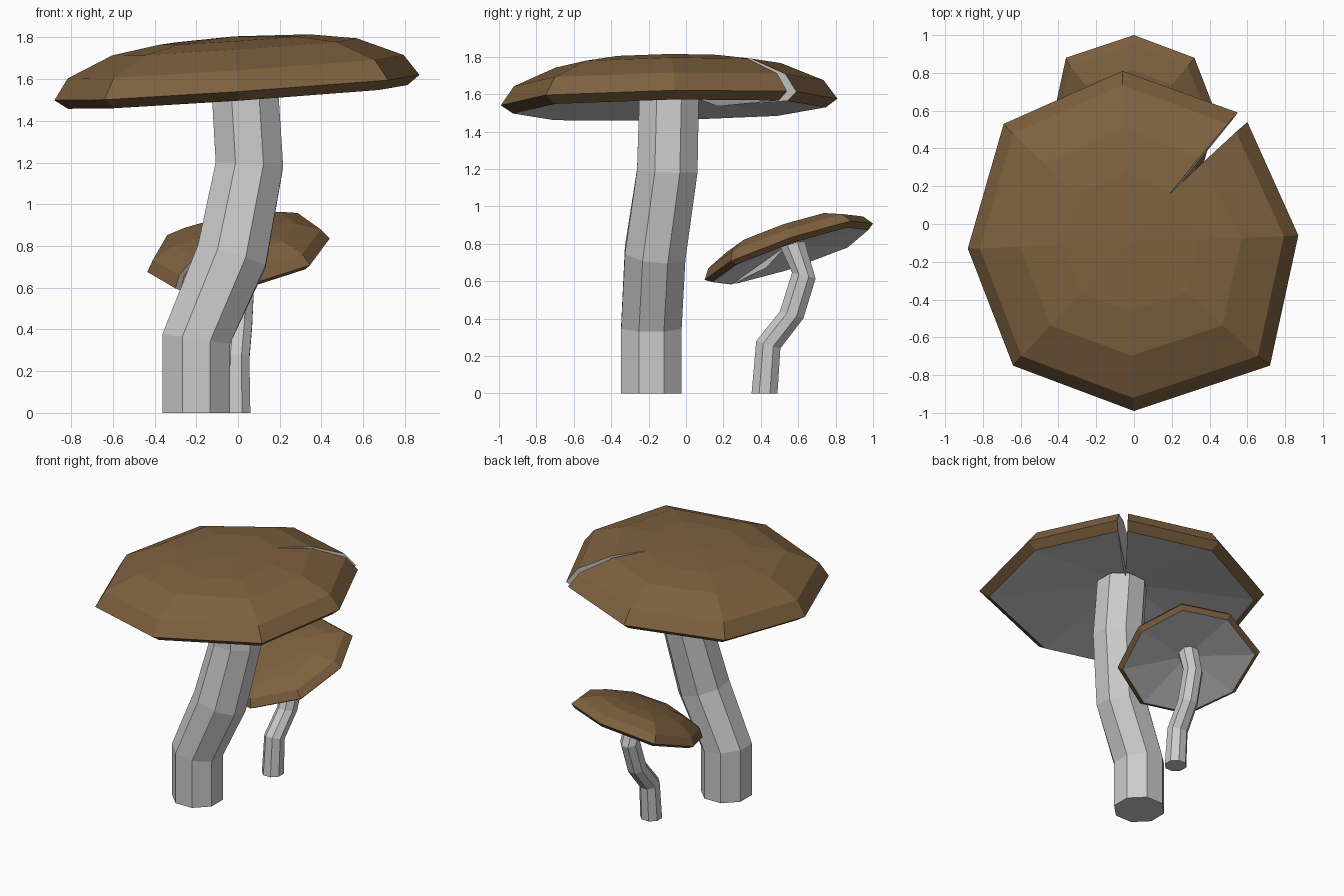
import bpy, bmesh
from math import cos, sin, pi

if "Cube" in bpy.data.objects:
    bpy.data.objects.remove(bpy.data.objects["Cube"])


def material(name, color):
    m = bpy.data.materials.new(name)
    m.diffuse_color = color
    m.use_nodes = True
    m.node_tree.nodes["Principled BSDF"].inputs["Base Color"].default_value = m.diffuse_color
    return m


BROWN = material("cap_brown", (0.21, 0.12, 0.05, 1))
GREY = material("flesh_grey", (0.8, 0.8, 0.8, 1))

# Cap rim outline about its centre; entry 4 is the bottom of the split
RIM = [(0, -.90), (.72, -.66), (.87, .03), (.60, .63), (.21, .26),
       (.55, .68), (-.06, .90), (-.69, .62), (-.88, -.04), (-.64, -.66)]
SPLIT = 4
# (scale, height) of each ring, from the underside edge to the crown
RINGS = [(.93, -.045), (1, 0), (.92, .10), (.67, .195), (.41, .23)]


def finish(bm, name, mats=()):
    bmesh.ops.remove_doubles(bm, verts=bm.verts, dist=0.0005)
    bmesh.ops.recalc_face_normals(bm, faces=bm.faces)
    mesh = bpy.data.meshes.new(name)
    bm.to_mesh(mesh)
    bm.free()
    for m in mats:
        mesh.materials.append(m)
    ob = bpy.data.objects.new(name, mesh)
    bpy.context.collection.objects.link(ob)
    return ob


def cap(name, centre, size, slope):
    """Faceted cap with one radial split; negative size turns it half round."""
    bm = bmesh.new()

    def vert(x, y, h):
        x, y, h = x * size, y * size, h * abs(size)
        z = h + slope[0] * x + slope[1] * y
        return bm.verts.new((centre[0] + x - h * slope[0],
                             centre[1] + y - h * slope[1], centre[2] + z))

    def face(vs, mat):
        bm.faces.new(vs).material_index = mat

    ax, ay = RIM[SPLIT]
    loops = []
    for s, h in RINGS:
        t = (s - RINGS[-1][0]) / (1 - RINGS[-1][0])
        ring = []
        for i, (x, y) in enumerate(RIM):
            if abs(i - SPLIT) <= 1:      # split edges run to its inner end
                ring.append(vert(ax + (x - ax) * t, ay + (y - ay) * t, h))
            else:
                ring.append(vert(x * s, y * s, h))
        loops.append(ring)
    n = len(RIM)
    low, crown = vert(0, 0, .07), vert(0, 0, .245)
    for j in range(n):
        k = (j + 1) % n
        wall = j in (SPLIT - 1, SPLIT)
        for a, b in zip(loops, loops[1:]):
            face((a[j], a[k], b[k], b[j]), 1 if wall else 0)
        face((low, loops[0][k], loops[0][j]), 1)
        face((crown, loops[-1][j], loops[-1][k]), 0)
    return finish(bm, name, (BROWN, GREY))


def stem(name, path):
    """Eight-sided bent tube; path rows are x, y, z, radius, slope x, slope y."""
    bm = bmesh.new()
    loops = []
    for x, y, z, r, sx, sy in path:
        ring = []
        for i in range(8):
            a = (i + .5) * pi / 4
            dx, dy = r * cos(a), r * sin(a)
            ring.append(bm.verts.new((x + dx, y + dy, z + sx * dx + sy * dy)))
        loops.append(ring)
    for a, b in zip(loops, loops[1:]):
        for j in range(8):
            k = (j + 1) % 8
            bm.faces.new((a[j], a[k], b[k], b[j]))
    bm.faces.new(loops[0])
    bm.faces.new(loops[-1])
    return finish(bm, name)


# Large mushroom
cap("large_cap", (0, -.09, 1.56), 1.0, (.069, .022))
stem("large_stem", [(-.20, -.185, 0, .175, 0, 0),
                    (-.20, -.185, .355, .175, -.15, 0),
                    (-.03, -.165, .75, .175, -.31, -.10),
                    (.055, -.10, 1.19, .175, -.06, -.03),
                    (.03, -.09, 1.60, .172, .05, 0)])

# Small leaning mushroom behind it
cap("small_cap", (0, .55, .755), -.5, (.17, .34))
stem("small_stem", [(-.01, .42, 0, .075, 0, 0),
                    (-.01, .44, .26, .07, 0, -.3),
                    (.005, .565, .42, .068, 0, -.3),
                    (.015, .63, .63, .068, 0, -.25),
                    (.0, .565, .81, .07, 0, .3)])
